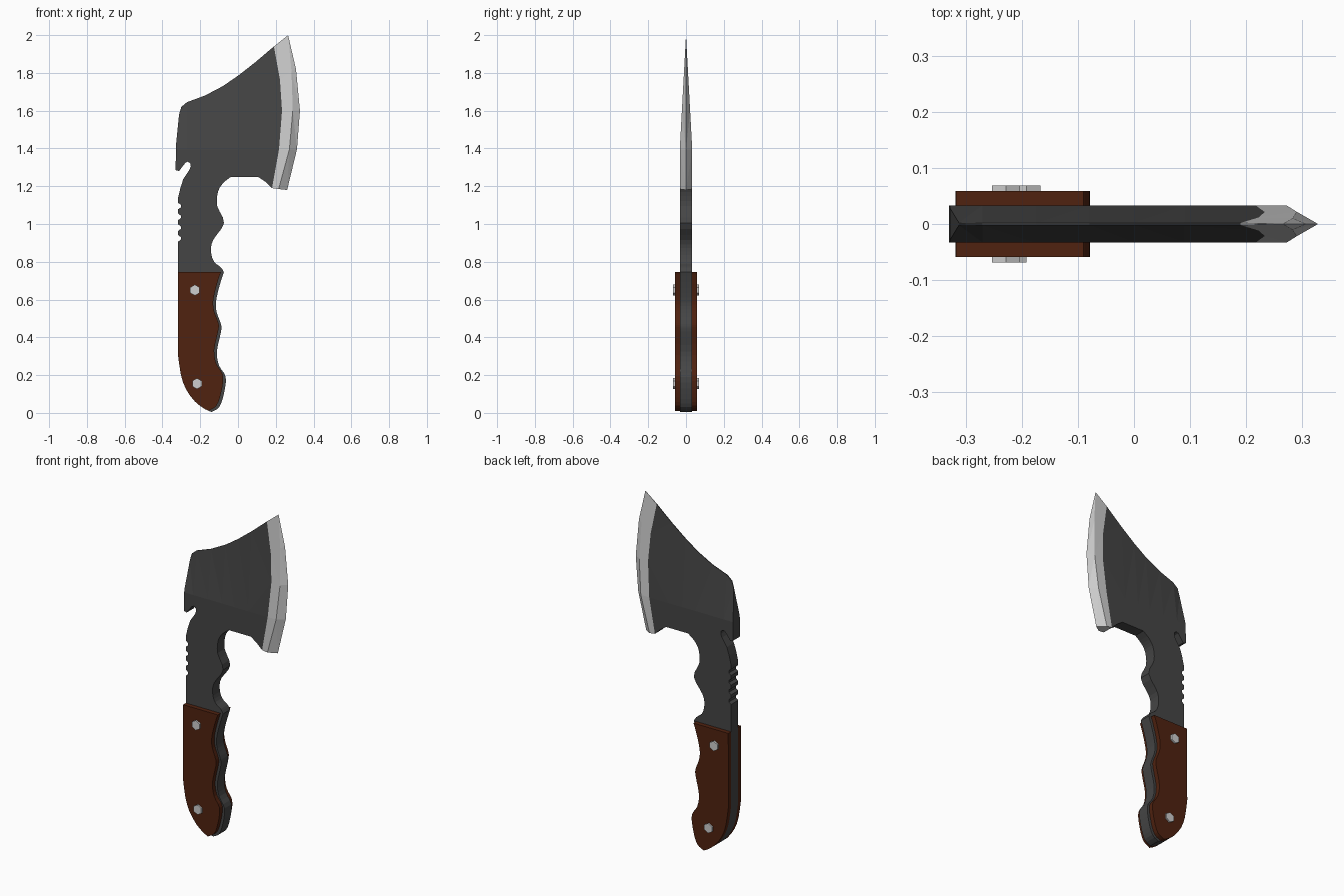
import bpy
import bmesh
import math

cube = bpy.data.objects.get("Cube")
if cube:
    bpy.data.objects.remove(cube, do_unlink=True)

HALF = 0.033        # half thickness of the steel
WEDGE_Z = 1.395     # height where the head starts thinning upward


def material(name, color):
    mat = bpy.data.materials.new(name)
    mat.use_nodes = True
    mat.diffuse_color = (*color, 1)
    mat.node_tree.nodes["Principled BSDF"].inputs["Base Color"].default_value = (*color, 1)
    return mat


dark_steel = material("dark_steel", (0.06, 0.06, 0.06))
bright_steel = material("bright_steel", (0.62, 0.62, 0.62))
brown_wood = material("brown_wood", (0.08, 0.016, 0.005))


def finish(bm, name, mats):
    bmesh.ops.recalc_face_normals(bm, faces=bm.faces)
    mesh = bpy.data.meshes.new(name)
    bm.to_mesh(mesh)
    bm.free()
    for mat in mats:
        mesh.materials.append(mat)
    obj = bpy.data.objects.new(name, mesh)
    bpy.context.collection.objects.link(obj)
    return obj


def rounded(points, steps=3):
    """Catmull-Rom curve through the points."""
    pts = [points[0], *points, points[-1]]
    out = []
    for a, b, c, d in zip(pts, pts[1:], pts[2:], pts[3:]):
        for i in range(steps):
            t = i / steps
            out.append(tuple(
                q + t * (r - p) / 2 + t * t * (p - 2.5 * q + 2 * r - s / 2)
                + t ** 3 * (1.5 * (q - r) + (s - p) / 2)
                for p, q, r, s in zip(a, b, c, d)))
    return out + [points[-1]]


def slab(name, outline, y0, y1, mat):
    """Flat plate: an outline in x and z, extruded along y."""
    bm = bmesh.new()
    face = bm.faces.new([bm.verts.new((x, y0, z)) for x, z in outline])
    ext = bmesh.ops.extrude_face_region(bm, geom=[face], use_keep_orig=True)
    for v in ext["geom"]:
        if isinstance(v, bmesh.types.BMVert):
            v.co.y = y1
    return finish(bm, name, [mat])


# Profile curves, as (x, z)
top = [(0.265, 2.0), (0.19, 1.94), (0.09, 1.855), (0, 1.785), (-0.08, 1.73),
       (-0.175, 1.68), (-0.27, 1.645), (-0.3, 1.62), (-0.312, 1.58)]
poll = [(-0.328, 1.42), (-0.33, 1.31), (-0.33, 1.285), (-0.312, 1.28),
        (-0.278, 1.325), (-0.265, 1.33), (-0.252, 1.32), (-0.25, 1.305),
        (-0.258, 1.285), (-0.29, 1.237), (-0.305, 1.19), (-0.318, 1.136)]
notches = []
for i in range(4):
    z = 1.095 - 0.057 * i
    notches += [(-0.318, z + 0.018), (-0.303, z + 0.007),
                (-0.303, z - 0.007), (-0.318, z - 0.018)]
butt = rounded([(-0.318, 0.31), (-0.302, 0.2), (-0.275, 0.125),
                (-0.228, 0.06), (-0.175, 0.02), (-0.14, 0.005)], 2)
grip = rounded([(-0.14, 0.005), (-0.1, 0.03), (-0.075, 0.1), (-0.065, 0.19),
                (-0.1, 0.25), (-0.112, 0.325), (-0.09, 0.43), (-0.09, 0.47),
                (-0.112, 0.53), (-0.117, 0.585), (-0.1, 0.665), (-0.075, 0.745)])
neck = rounded([(-0.075, 0.745), (-0.09, 0.77), (-0.127, 0.8), (-0.143, 0.855),
                (-0.132, 0.915), (-0.074, 1.005), (-0.11, 1.095),
                (-0.106, 1.17), (-0.08, 1.215), (-0.037, 1.25)])
beard = [(0.106, 1.25), (0.143, 1.225)]
# Blade rows, bottom to top: inner border, bevel line, cutting edge
inner = [(0.18, 1.19), (0.217, WEDGE_Z), (0.233, 1.6), (0.222, 1.765), top[1]]
bevel = [(0.215, 1.185), (0.272, WEDGE_Z), (0.29, 1.6), (0.283, 1.81), top[0]]
edge = [(0.26, 1.18), (0.312, WEDGE_Z), (0.328, 1.6), (0.307, 1.82), top[0]]


def top_height(x):
    if x >= top[0][0]:
        return top[0][1]
    for (x1, z1), (x0, z0) in zip(top, top[1:]):
        if x0 <= x <= x1:
            return z0 + (z1 - z0) * (x - x0) / (x1 - x0)
    return top[-1][1]


def half_thickness(x, z):
    if any(abs(x - ex) + abs(z - ez) < 0.001 for ex, ez in edge):
        return 0.0
    if z <= WEDGE_Z:
        return HALF
    h = top_height(x)
    return max(0.002, HALF * min(1, (h - z) / (h - WEDGE_Z)))


# Flat sheet of the whole steel shape: body face plus two blade strips
sheet = bmesh.new()
sheet_verts = {}


def sheet_face(points, index):
    loop = []
    for p in points:
        key = (round(p[0], 4), round(p[1], 4))
        if key not in sheet_verts:
            sheet_verts[key] = sheet.verts.new((p[0], 0, p[1]))
        if sheet_verts[key] not in loop:
            loop.append(sheet_verts[key])
    sheet.faces.new(loop).material_index = index


sheet_face(top[1:] + poll + notches + butt + grip + neck + beard + inner, 0)
for row_a, row_b in ((inner, bevel), (bevel, edge)):
    for a0, a1, b0, b1 in zip(row_a, row_a[1:], row_b, row_b[1:]):
        sheet_face([a0, b0, b1, a1], 1)


def cut(co, normal, min_z):
    faces = [f for f in sheet.faces
             if f.material_index == 0 and f.calc_center_median().z > min_z]
    geom = set(faces)
    for f in faces:
        geom.update(f.verts, f.edges)
    bmesh.ops.bisect_plane(sheet, geom=list(geom), dist=1e-5,
                           plane_co=co, plane_no=normal)


cut((0, 0, WEDGE_Z), (0, 0, 1), 0)
for x, z in top[2:7]:
    cut((x, 0, 0), (1, 0, 0), WEDGE_Z)
bmesh.ops.triangulate(sheet, faces=sheet.faces)

# Give the sheet its thickness: two sides joined by a rim
steel = bmesh.new()
sides = []
for sign in (-1, 1):
    side = {v: steel.verts.new((v.co.x, sign * half_thickness(v.co.x, v.co.z), v.co.z))
            for v in sheet.verts}
    sides.append(side)
    for f in sheet.faces:
        loop = [side[v] for v in f.verts]
        steel.faces.new(loop[::-sign]).material_index = f.material_index
for e in sheet.edges:
    if e.is_boundary:
        a, b = e.verts
        rim = steel.faces.new([sides[0][a], sides[0][b], sides[1][b], sides[1][a]])
        rim.material_index = e.link_faces[0].material_index
sheet.free()
bmesh.ops.remove_doubles(steel, verts=steel.verts, dist=0.0005)
finish(steel, "hatchet_head_and_tang", [dark_steel, bright_steel])

# Wooden grip scales and hexagonal rivets on both sides
scale_outline = [(-0.317, 0.745)] + butt[:-1] + [(x - 0.014, z + 0.008) for x, z in grip[:-1]]
scale_outline.append((-0.09, 0.745))
for side, sign, low_x in (("front", -1, -0.217), ("back", 1, -0.192)):
    slab(side + "_grip_scale", scale_outline, sign * HALF, sign * 0.059, brown_wood)
    for place, cx, cz in (("upper", -0.228, 0.65), ("lower", low_x, 0.155)):
        hexagon = [(cx + 0.029 * math.sin(k * math.pi / 3),
                    cz + 0.029 * math.cos(k * math.pi / 3)) for k in range(6)]
        slab(f"{side}_{place}_rivet", hexagon, sign * 0.05, sign * 0.069, bright_steel)
